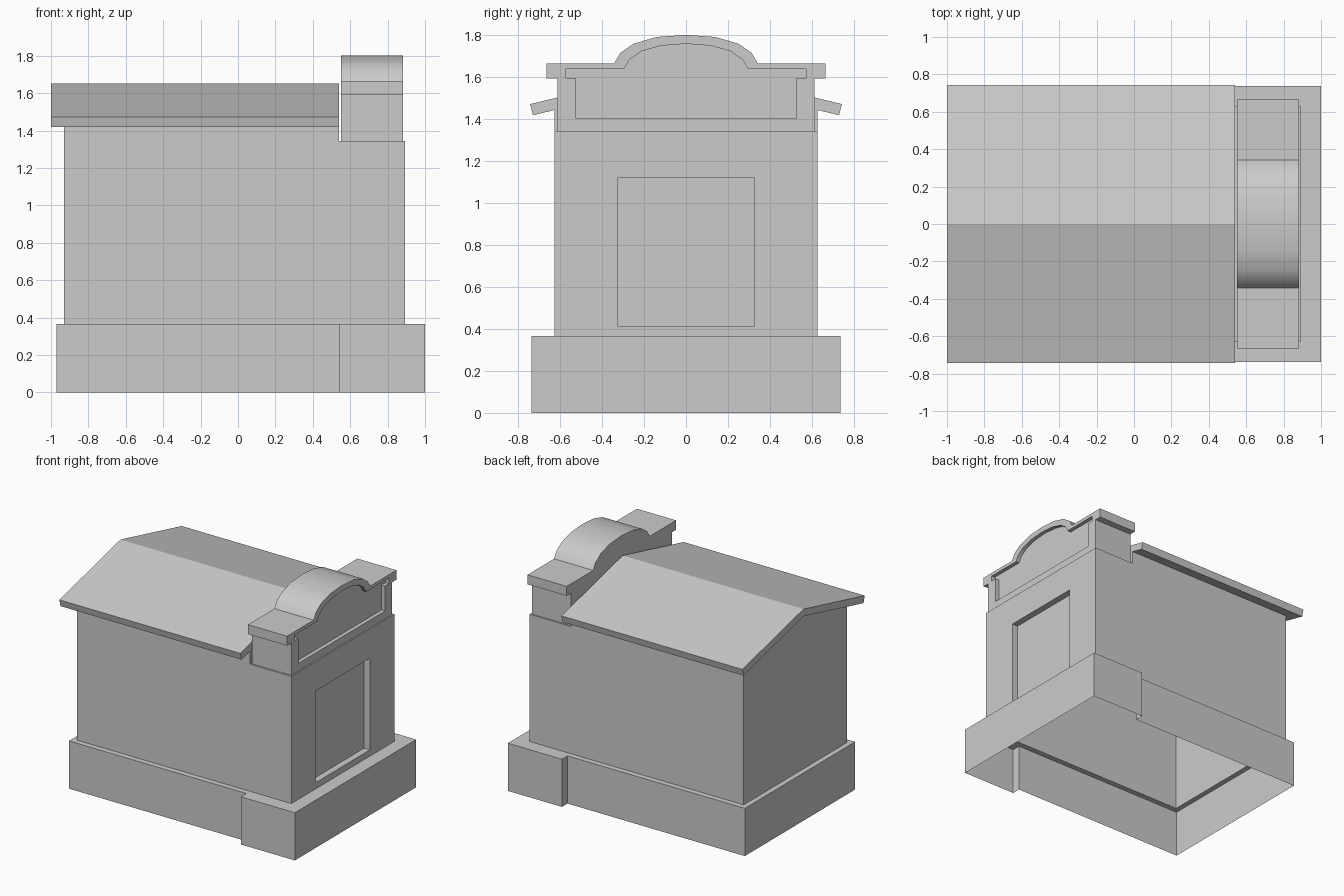
import bpy, bmesh

if "Cube" in bpy.data.objects:
    bpy.data.objects.remove(bpy.data.objects["Cube"])


def make(name, polys):
    """Build one object from a list of polygons, welding shared corners."""
    bm = bmesh.new()
    for poly in polys:
        bm.faces.new([bm.verts.new(p) for p in poly])
    bmesh.ops.remove_doubles(bm, verts=bm.verts, dist=1e-4)
    bmesh.ops.recalc_face_normals(bm, faces=bm.faces)
    me = bpy.data.meshes.new(name)
    bm.to_mesh(me)
    bm.free()
    ob = bpy.data.objects.new(name, me)
    bpy.context.collection.objects.link(ob)
    return ob


def at_x(profile, x):
    return [(x, y, z) for y, z in profile]


def bridge(a, b):
    """Quads between two closed loops with equal point counts."""
    n = len(a)
    return [[a[i], a[(i + 1) % n], b[(i + 1) % n], b[i]] for i in range(n)]


def recessed_front(outer, inner, x, depth):
    """Framed panel facing +x with a sunken middle."""
    o, i, back = at_x(outer, x), at_x(inner, x), at_x(inner, x - depth)
    return bridge(o, i) + bridge(i, back) + [back]


def mirrored(half):
    """Complete a profile given its -y half, ending on the centre line."""
    return half + [(-y, z) for y, z in reversed(half[:-1])]


def rect(w, z0, z1):
    return [(-w, z0), (-w, z1), (w, z1), (w, z0)]


STEP, BACK, FRONT = 0.54, -0.93, 0.893     # roof end, wall ends
W, BASE, SHOULDER = 0.627, 0.367, 1.345    # wall half width and heights
EAVE, RIDGE = 1.444, 1.596                 # wall top and gable peak

# Plinth: open underneath, wider at the front, with a ledge around the walls
side = [(-0.97, -0.67), (STEP, -0.67), (STEP, -0.737), (1.0, -0.737)]
wall = [(BACK, -W), (STEP, -W), (STEP, -W), (FRONT, -W)]
outline = side + [(x, -y) for x, y in reversed(side)]
footing = wall + [(x, -y) for x, y in reversed(wall)]
low = [(x, y, 0) for x, y in outline]
top = [(x, y, BASE) for x, y in outline]
inner = [(x, y, BASE) for x, y in footing]
ledge = [q for q in bridge(top, inner) if q[2] != q[3]]
make("plinth", bridge(low, top) + ledge)

# Walls: recessed doorway, gables at both ends of the roof, flat front shoulder
polys = recessed_front(rect(W, BASE, SHOULDER), rect(0.326, 0.415, 1.12), FRONT, 0.05)
for y in (-W, W):
    polys.append([(x, y, z) for x, z in (
        (BACK, BASE), (FRONT, BASE), (FRONT, SHOULDER),
        (STEP, SHOULDER), (STEP, EAVE), (BACK, EAVE))])
for x, z in ((BACK, BASE), (STEP, SHOULDER)):
    polys.append(at_x(mirrored([(-W, z), (-W, EAVE), (0, RIDGE)]), x))
polys.append([(STEP, -W, SHOULDER), (FRONT, -W, SHOULDER),
              (FRONT, W, SHOULDER), (STEP, W, SHOULDER)])
make("walls", polys)

# Roof: two slopes of even thickness
roof = [(-0.73, 1.419), (-0.743, 1.472), (0, 1.652),
        (0.743, 1.472), (0.73, 1.419), (0, RIDGE)]
a, b = at_x(roof, -1.0), at_x(roof, STEP)
make("roof", bridge(a, b) + [q for l in (a, b)
     for q in ([l[0], l[1], l[2], l[5]], [l[2], l[3], l[4], l[5]])])

# Parapet: shouldered arch with a sunken panel of the same shape
outer = mirrored([(-0.613, SHOULDER), (-0.613, 1.593), (-0.665, 1.593),
                  (-0.665, 1.666), (-0.343, 1.666), (-0.313, 1.716),
                  (-0.25, 1.76), (-0.14, 1.792), (0, 1.802)])
panel = mirrored([(-0.527, 1.405), (-0.527, 1.597), (-0.573, 1.597),
                  (-0.573, 1.64), (-0.295, 1.64), (-0.271, 1.683),
                  (-0.21, 1.725), (-0.122, 1.75), (0, 1.76)])
back = at_x(outer, 0.55)
parapet = make("parapet", recessed_front(outer, panel, 0.883, 0.03)
               + bridge(back, at_x(outer, 0.883)) + [back])
bpy.ops.object.select_all(action='DESELECT')
parapet.select_set(True)
bpy.context.view_layer.objects.active = parapet
bpy.ops.object.shade_smooth_by_angle(angle=0.55)
